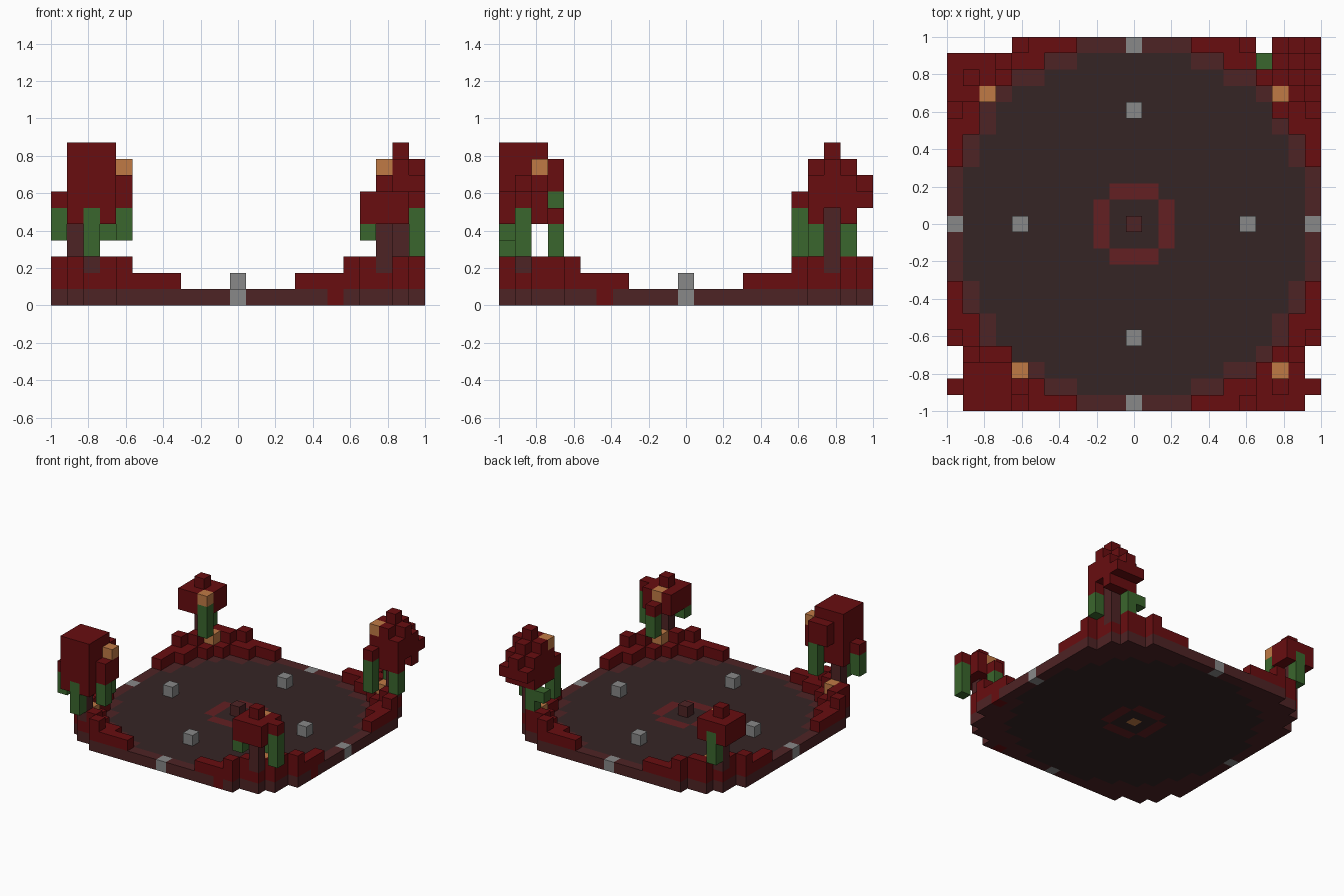
import bpy
import bmesh
from mathutils import Vector

cube = bpy.data.objects.get("Cube")
if cube:
    bpy.data.objects.remove(cube)

U = 2 / 23  # edge length of one block


def material(name, rgb):
    m = bpy.data.materials.new(name)
    m.use_nodes = True
    color = (*rgb, 1)
    m.diffuse_color = color
    m.node_tree.nodes["Principled BSDF"].inputs["Base Color"].default_value = color
    return m


RED = material("deep red", (.14, .004, .005))
FLOOR = material("dark floor brown", (.036, .018, .018))
BROWN = material("red brown", (.076, .017, .018))
RING = material("dull red", (.125, .014, .016))
GREY = material("stone grey", (.246, .246, .246))
GREEN = material("leaf green", (.042, .133, .026))
ORANGE = material("lantern orange", (.527, .195, .06))

blocks = {}  # cell -> (part, material)


def put(part, mat, xs, ys, zs):
    """Fill a box of cells; each argument is a number or an inclusive (low, high) pair."""
    spans = [s if isinstance(s, tuple) else (s, s) for s in (xs, ys, zs)]
    rx, ry, rz = (range(a, b + 1) for a, b in spans)
    for x in rx:
        for y in ry:
            for z in rz:
                blocks[x, y, z] = (part, mat)


def plus(part, mat, x, y, z):
    put(part, mat, (x - 1, x + 1), y, z)
    put(part, mat, x, (y - 1, y + 1), z)


def square(part, mat, x, y, zs):
    put(part, mat, (x - 1, x + 1), (y - 1, y + 1), zs)


# Round floor with a stepped rim
for x in range(-11, 12):
    for y in range(-11, 12):
        r = x * x + y * y
        if r > 183:
            continue
        if r < 115:
            put("floor", RING if r in (4, 5) else FLOOR, x, y, 0)
        else:
            put("floor_edge", BROWN, x, y, 0)
        if r >= 133:
            put("rim", RED, x, y, 1)
        if r >= 158:
            put("rim", RED, x, y, 2)
put("floor_edge", RED, 6, -11, 0)
put("floor_edge", RED, 11, -5, 0)

# Centre block over a lantern tile, and the stone markers
put("floor", ORANGE, 0, 0, 0)
put("centre_block", BROWN, 0, 0, 1)
for dx, dy in ((1, 0), (-1, 0), (0, 1), (0, -1)):
    put("floor_edge", GREY, dx * 11, dy * 11, 0)
    put("stone_marker", GREY, dx * 7, dy * 7, 1)

# Lanterns at the tree feet
for sx in (-1, 1):
    for sy in (-1, 1):
        put("foot_lantern", ORANGE, sx * 9, sy * 9, 2)

# Front right tree (tall, broad crown)
T = "front_right_tree"
x, y = -9, -10
put(T, BROWN, x, y, (2, 5))
square(T, RED, x, y, (5, 8))
put(T, RED, x - 2, y, 6)
put(T, RED, x + 2, (y, y + 1), (6, 7))
put(T, RED, (x, x + 1), y + 2, (7, 8))
square(T, RED, x, y, 9)
put(T, ORANGE, x + 2, y + 1, 8)
put(T, GREEN, x, y - 1, (3, 5))
put(T, GREEN, x - 2, y, (4, 5))
put(T, GREEN, x + 2, y, (4, 5))
put(T, GREEN, x + 1, y + 2, (4, 6))

# Front left tree (short)
T = "front_left_tree"
x, y = 9, -10
put(T, BROWN, x, y, (2, 4))
square(T, RED, x, y, (5, 6))
put(T, RED, x, y + 2, 5)
put(T, RED, x + 2, y, 6)
put(T, RED, x, y, 7)
put(T, ORANGE, x, y + 1, 6)
put(T, GREEN, x + 2, y, (3, 5))
put(T, GREEN, x, y + 2, (3, 4))
put(T, GREEN, x - 1, y - 1, 4)

# Back left tree (tall, pointed crown)
T = "back_left_tree"
x, y = 10, 9
square(T, RED, x, y, (5, 7))
del blocks[x + 1, y, 5]
put(T, BROWN, x, y, (2, 5))
put(T, RED, (x - 1, x + 1), y + 2, 6)
put(T, RED, x, y + 2, 7)
put(T, RED, x - 1, y - 2, 6)
plus(T, RED, x, y, 8)
put(T, RED, x, y, 9)
put(T, ORANGE, x - 1, y - 1, 8)
put(T, GREEN, x + 1, y - 1, (3, 4))
put(T, GREEN, x - 1, y - 2, (3, 5))
put(T, GREEN, x - 1, y + 1, (3, 4))
put(T, GREEN, x - 2, y + 1, 4)

# Back right tree (short)
T = "back_right_tree"
x, y = -10, 9
put(T, BROWN, x, y, (2, 4))
square(T, RED, x, y, (5, 6))
put(T, RED, x, y, 7)
put(T, ORANGE, x + 1, y - 1, 6)
put(T, GREEN, x + 1, y - 1, (3, 5))
put(T, GREEN, x, y + 1, (3, 5))


def build(part):
    """Make one mesh from the exposed block faces of a part."""
    bm = bmesh.new()
    mats = []
    for cell, (owner, mat) in blocks.items():
        if owner != part:
            continue
        if mat not in mats:
            mats.append(mat)
        centre = Vector(cell) + Vector((0, 0, .5))
        for axis in range(3):
            for sign in (-1, 1):
                n = Vector((0, 0, 0))
                n[axis] = sign
                if tuple(int(c + d) for c, d in zip(cell, n)) in blocks:
                    continue
                a = Vector((0, 0, 0))
                a[(axis + 1) % 3] = 1
                b = n.cross(a)
                corners = (a + b, b - a, -a - b, a - b)
                face = bm.faces.new([bm.verts.new((centre + (n + c) / 2) * U) for c in corners])
                face.material_index = mats.index(mat)
    bmesh.ops.remove_doubles(bm, verts=bm.verts, dist=U / 100)
    mesh = bpy.data.meshes.new(part)
    bm.to_mesh(mesh)
    bm.free()
    for mat in mats:
        mesh.materials.append(mat)
    bpy.context.collection.objects.link(bpy.data.objects.new(part, mesh))


for part in sorted({owner for owner, _ in blocks.values()}):
    build(part)
